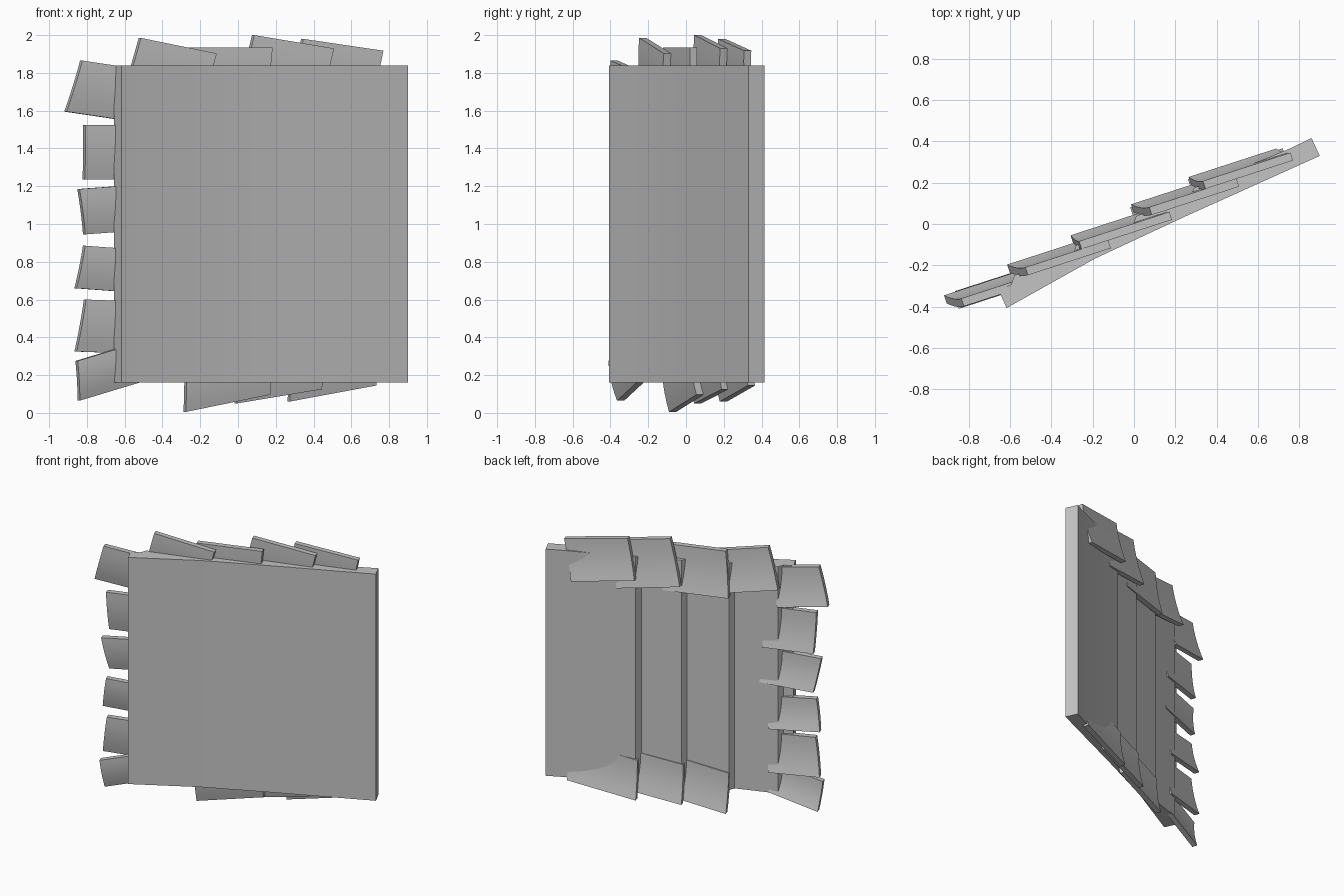
import bpy, bmesh, math
from mathutils import Vector

cube = bpy.data.objects.get("Cube")
if cube:
    bpy.data.objects.remove(cube, do_unlink=True)

grey = bpy.data.materials.new("plain_grey")
grey.use_nodes = True
colour = (0.55, 0.55, 0.55, 1)
grey.diffuse_color = colour
grey.node_tree.nodes["Principled BSDF"].inputs["Base Color"].default_value = colour


def prism(name, outline, offset):
    """Extrude a closed outline along an offset into a solid."""
    bm = bmesh.new()
    face = bm.faces.new([bm.verts.new(p) for p in outline])
    grown = bmesh.ops.extrude_face_region(bm, geom=[face], use_keep_orig=True)
    verts = [v for v in grown["geom"] if isinstance(v, bmesh.types.BMVert)]
    bmesh.ops.translate(bm, verts=verts, vec=offset)
    bmesh.ops.recalc_face_normals(bm, faces=bm.faces)
    mesh = bpy.data.meshes.new(name)
    bm.to_mesh(mesh)
    bm.free()
    mesh.materials.append(grey)
    obj = bpy.data.objects.new(name, mesh)
    bpy.context.collection.objects.link(obj)
    bpy.ops.object.select_all(action="DESELECT")
    obj.select_set(True)
    bpy.context.view_layer.objects.active = obj
    bpy.ops.object.shade_smooth_by_angle(angle=math.radians(35))
    return obj


def back_y(x):
    """Straight back line of the slanted slab."""
    return -0.32 + (x + 0.656) * 0.486


# Slab: slightly hollow front, shallow overlapping steps on the back
outline = [(-0.617, -0.407), (-0.19, -0.168), (0.245, 0.035), (0.9, 0.33),
           (0.86, 0.416), (0.75, back_y(0.75))]
for x in (0.29, 0.01, -0.28, -0.58):
    outline += [(x, back_y(x) + 0.035), (x - 0.015, back_y(x) - 0.01)]
outline.append((-0.656, -0.32))
prism("slab", [(x, y, 0.16) for x, y in outline], Vector((0, 0, 1.68)))

# Shingles: plates lying flatter than the slab, lower edge curling backwards
TURN = math.radians(18)
ALONG = Vector((math.cos(TURN), math.sin(TURN), 0))
OUT = Vector((-math.sin(TURN), math.cos(TURN), 0))
THICK, STEPS = 0.04, 6


def shingle(name, x, z, width, height, roll, slant, curl=0.04):
    """Shingle from its top left corner; positive roll drops the +x end."""
    start = Vector((x, back_y(x) + 0.025, z))
    roll = math.radians(roll)
    inner, outer = [], []
    for i in range(STEPS + 1):
        t = i / STEPS
        p = start + ALONG * slant * t + OUT * curl * t * t - Vector((0, 0, height * t))
        inner.append(p - OUT * THICK / 2)
        outer.append(p + OUT * THICK / 2)
    sweep = ALONG * width * math.cos(roll) - Vector((0, 0, width * math.sin(roll)))
    prism(name, inner + outer[::-1], sweep)


rows = {
    "top_shingle": [
        (-0.52, 1.985, 0.43, 0.29, 11, -0.08),
        (-0.26, 1.935, 0.46, 0.33, 0, -0.03),
        (0.08, 2.0, 0.45, 0.33, 9, -0.08),
        (0.34, 1.98, 0.45, 0.29, 8, -0.06)],
    "side_shingle": [
        (-0.83, 1.865, 0.36, 0.27, 8, -0.075),
        (-0.815, 1.525, 0.36, 0.29, 0, 0.01),
        (-0.845, 1.185, 0.38, 0.24, -4, 0.045),
        (-0.815, 0.885, 0.36, 0.225, 4, -0.035),
        (-0.81, 0.6, 0.36, 0.275, 2, -0.04),
        (-0.855, 0.275, 0.36, 0.21, -16, 0.025)],
    "bottom_shingle": [
        (-0.28, 0.29, 0.48, 0.285, -11, 0.01),
        (0.0, 0.33, 0.48, 0.28, -9, 0.0),
        (0.28, 0.34, 0.49, 0.28, -10, 0.0)],
}
for name, tiles in rows.items():
    for n, tile in enumerate(tiles, 1):
        shingle(f"{name}_{n}", *tile)
